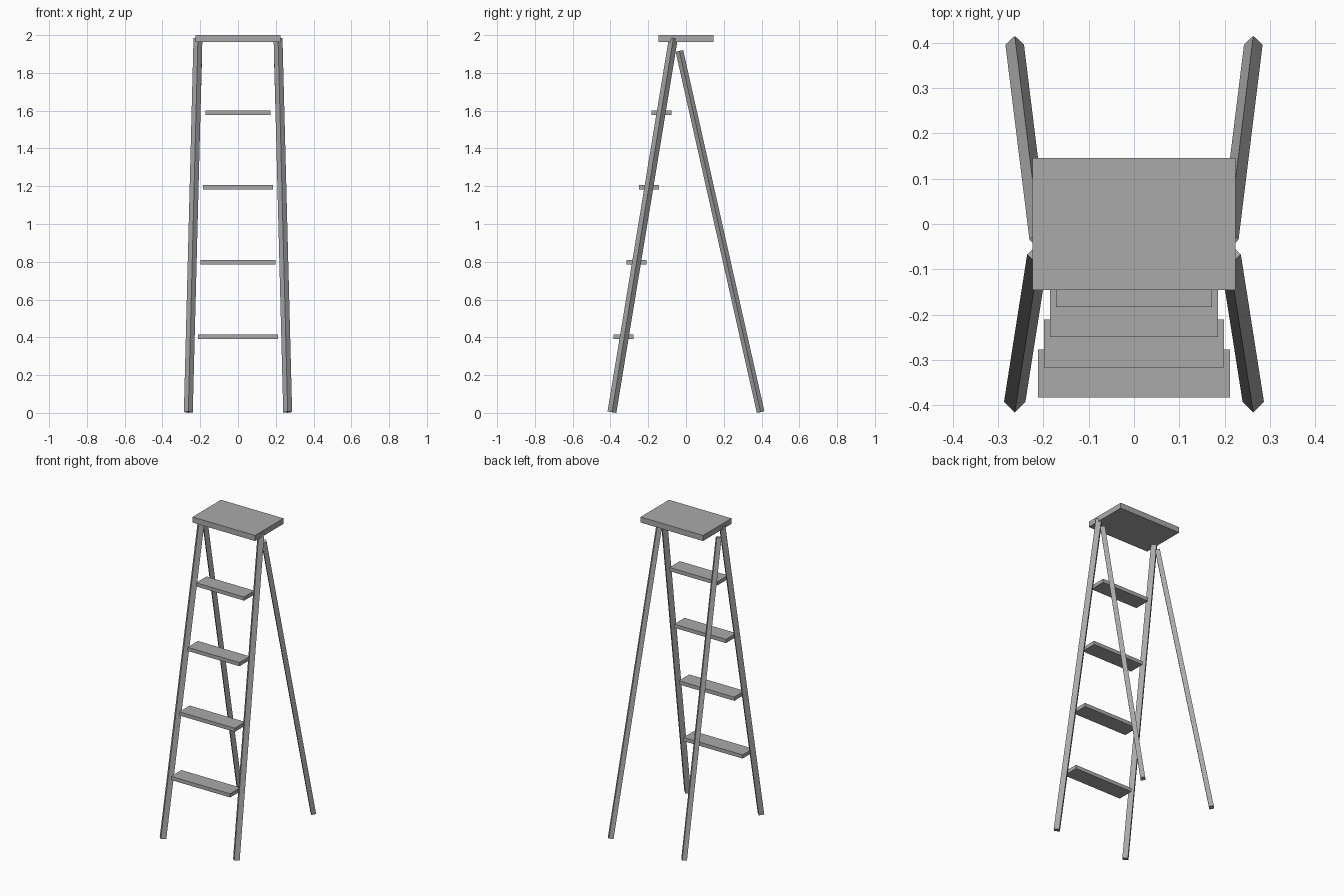
import bpy
import bmesh
from mathutils import Matrix, Vector

cube = bpy.data.objects.get("Cube")
if cube:
    bpy.data.objects.remove(cube, do_unlink=True)

grey = bpy.data.materials.new("plain grey")
grey.use_nodes = True
colour = (0.4, 0.4, 0.4, 1)
grey.diffuse_color = colour
grey.node_tree.nodes["Principled BSDF"].inputs["Base Color"].default_value = colour


def add_object(name, bm):
    mesh = bpy.data.meshes.new(name)
    bm.to_mesh(mesh)
    bm.free()
    mesh.materials.append(grey)
    bpy.context.collection.objects.link(bpy.data.objects.new(name, mesh))


def board(name, centre, size):
    bm = bmesh.new()
    bmesh.ops.create_cube(bm, size=1, matrix=Matrix.Translation(centre) @ Matrix.Diagonal((*size, 1)))
    add_object(name, bm)


def leg(name, foot, head, radius):
    """Four-sided pole with its corners facing front, back and sideways."""
    foot, head = Vector(foot), Vector(head)
    axis = head - foot
    turn = Vector((0, 0, 1)).rotation_difference(axis).to_matrix().to_4x4()
    bm = bmesh.new()
    bmesh.ops.create_cone(bm, cap_ends=True, segments=4, radius1=radius, radius2=radius,
                          depth=axis.length, matrix=Matrix.Translation((foot + head) / 2) @ turn)
    add_object(name, bm)


# Front rails and thinner rear props, one of each per side
for side, s in (("left", 1), ("right", -1)):
    leg(f"front_leg_{side}", (s * 0.263, -0.392, 0.004), (s * 0.212, -0.067, 1.983), 0.0236)
    leg(f"rear_leg_{side}", (s * 0.263, 0.395, 0.0045), (s * 0.21, -0.035, 1.916), 0.0205)

# Treads get narrower and move back towards the top
for i in range(4):
    board(f"step_{i + 1}", (0, -0.33 + 0.0667 * i, 0.402 + 0.396 * i),
          (0.424 - 0.0265 * i, 0.106, 0.024))

# Top platform
board("top_platform", (0, 0, 1.982), (0.448, 0.291, 0.036))
